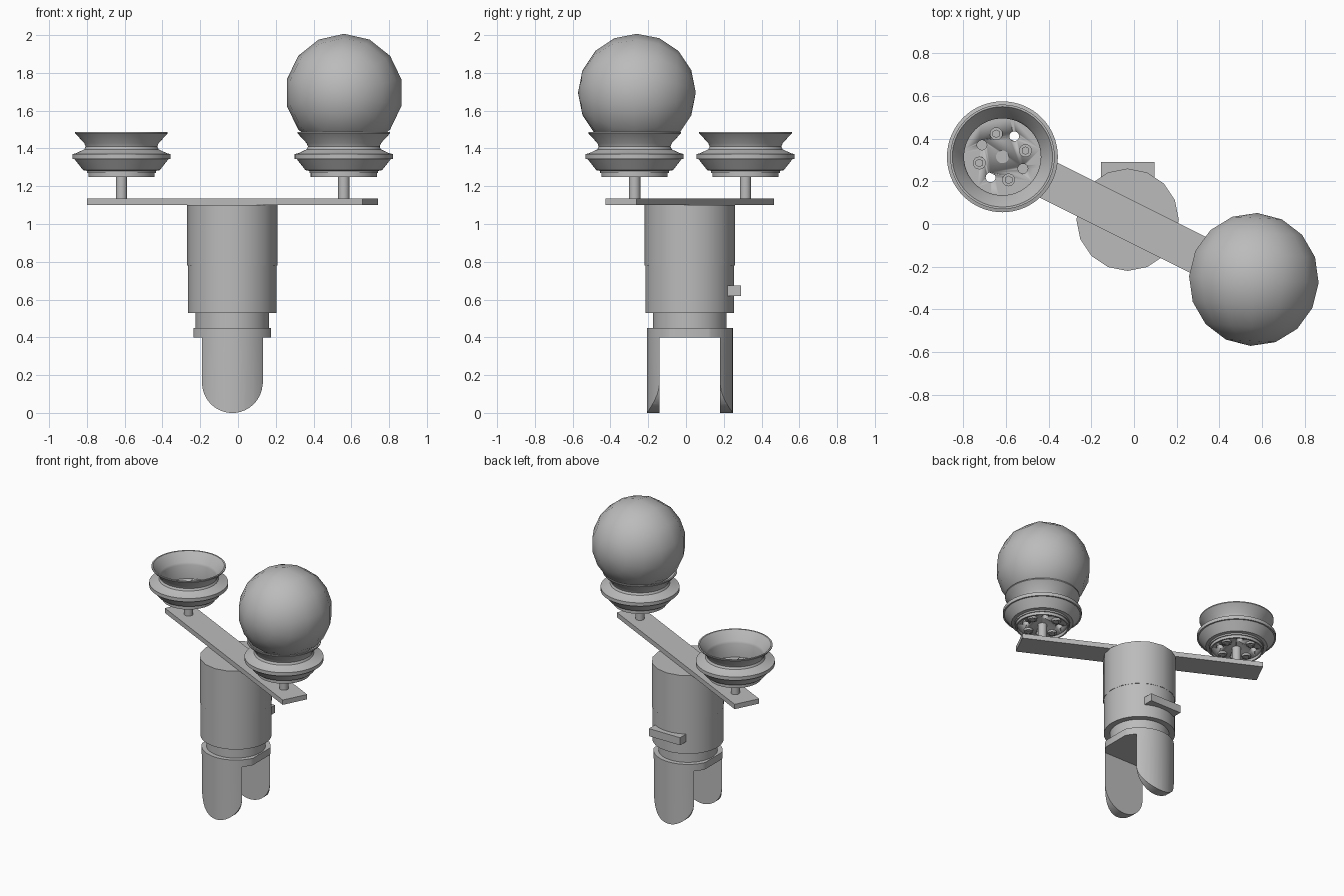
import bpy, bmesh, math
from mathutils import Vector, Matrix

default = bpy.data.objects.get("Cube")
if default:
    bpy.data.objects.remove(default, do_unlink=True)

grey = bpy.data.materials.new("plain grey")
grey.use_nodes = True
GREY = (0.5, 0.5, 0.5, 1)
grey.diffuse_color = GREY
grey.node_tree.nodes["Principled BSDF"].inputs["Base Color"].default_value = GREY

AXIS = Vector((-0.03, 0.02, 0))
ARM_ANGLE = -math.atan(0.5)


def finish(bm, name, location=(0, 0, 0), angle=0.0, smooth=True):
    bmesh.ops.recalc_face_normals(bm, faces=bm.faces[:])
    mesh = bpy.data.meshes.new(name)
    bm.to_mesh(mesh)
    bm.free()
    mesh.materials.append(grey)
    ob = bpy.data.objects.new(name, mesh)
    ob.location = location
    ob.rotation_euler.z = angle
    bpy.context.collection.objects.link(ob)
    if smooth:
        bpy.ops.object.select_all(action='DESELECT')
        ob.select_set(True)
        bpy.context.view_layer.objects.active = ob
        bpy.ops.object.shade_smooth_by_angle(angle=math.radians(30))
    return ob


def add_cylinder(bm, r, z0, z1, sides=48, at=(0, 0)):
    m = Matrix.Translation((at[0], at[1], (z0 + z1) / 2))
    bmesh.ops.create_cone(bm, cap_ends=True, segments=sides, radius1=r,
                          radius2=r, depth=z1 - z0, matrix=m)


def cylinder(name, r, z0, z1, sides=48, location=AXIS):
    bm = bmesh.new()
    add_cylinder(bm, r, z0, z1, sides)
    return finish(bm, name, location)


def box(name, size, location, angle=0.0):
    bm = bmesh.new()
    bmesh.ops.create_cube(bm, size=1, matrix=Matrix.Diagonal((*size, 1)))
    return finish(bm, name, location, angle, smooth=False)


def slice_off(bm, point, normal):
    """Remove everything beyond the plane and cap the cut."""
    geom = bm.verts[:] + bm.edges[:] + bm.faces[:]
    cut = bmesh.ops.bisect_plane(bm, geom=geom, plane_co=point, plane_no=normal,
                                 clear_outer=True)
    edges = [e for e in cut["geom_cut"] if isinstance(e, bmesh.types.BMEdge)]
    if edges:
        bmesh.ops.contextual_create(bm, geom=edges)


def lathe(name, profile, location, steps=64):
    """Spin a closed outline around the vertical axis."""
    bm = bmesh.new()
    vs = [bm.verts.new((r, 0, z)) for r, z in profile]
    es = [bm.edges.new((vs[i - 1], vs[i])) for i in range(len(vs))]
    bmesh.ops.spin(bm, geom=vs + es, cent=(0, 0, 0), axis=(0, 0, 1),
                   angle=math.tau, steps=steps)
    bmesh.ops.remove_doubles(bm, verts=bm.verts[:], dist=1e-4)
    return finish(bm, name, location)


# Central column
cylinder("upper_body", 0.24, 0.78, 1.10, 16)
cylinder("lower_body", 0.235, 0.53, 0.78)
cylinder("neck", 0.195, 0.45, 0.53)
box("back_bar", (0.25, 0.09, 0.055), (-0.03, 0.245, 0.647))

# Collar with flattened sides
bm = bmesh.new()
add_cylinder(bm, 0.2275, 0.40, 0.45)
for side in (-1, 1):
    slice_off(bm, (0.205 * side, 0, 0), (side, 0, 0))
finish(bm, "collar", AXIS)

# Two round-ended fork prongs
for side, name in ((-1, "front_prong"), (1, "back_prong")):
    bm = bmesh.new()
    add_cylinder(bm, 0.2275, 0, 0.40)
    slice_off(bm, (0, 0.16 * side, 0), (0, -side, 0))
    for i in range(1, 18):
        a = math.pi * i / 18
        n = Vector((math.cos(a), 0, -math.sin(a)))
        slice_off(bm, Vector((0, 0, 0.16)) + n * 0.16, n)
    finish(bm, name, AXIS)

# Cross arm
box("cross_arm", (1.63, 0.183, 0.035), (-0.03, 0.02, 1.1175), ARM_ANGLE)

# Wheel outline: outside from the bottom up, then back down the dish
RIM = [(0.165, 1.25), (0.175, 1.25), (0.175, 1.28), (0.203, 1.285),
       (0.25, 1.345), (0.26, 1.345), (0.26, 1.37), (0.24, 1.375),
       (0.197, 1.395), (0.19, 1.41), (0.197, 1.428), (0.245, 1.48),
       (0.245, 1.487), (0.235, 1.487), (0.187, 1.425), (0.18, 1.41),
       (0.18, 1.30), (0.165, 1.29)]


def ring_points(radius, degrees):
    for k in range(4):
        a = math.radians(degrees + 90 * k)
        yield radius * math.cos(a), radius * math.sin(a)


def wheel(side, x, y):
    at = (x, y, 0)
    cylinder(side + "_stem", 0.03, 1.13, 1.315, 24, at)
    lathe(side + "_rim", RIM, at)

    # Hub plate pierced by four holes
    plate = cylinder(side + "_hub_plate", 0.182, 1.27, 1.31, 64, at)
    bm = bmesh.new()
    for p in ring_points(0.111, 60):
        add_cylinder(bm, 0.023, 1.2, 1.4, 20, p)
    cutter = finish(bm, side + "_hole_cutter", at)
    cutter.hide_render = True
    mod = plate.modifiers.new("holes", 'BOOLEAN')
    mod.operation = 'DIFFERENCE'
    mod.solver = 'EXACT'
    mod.object = cutter
    bpy.context.view_layer.update()
    graph = bpy.context.evaluated_depsgraph_get()
    cut_mesh = bpy.data.meshes.new_from_object(plate.evaluated_get(graph))
    plate.modifiers.clear()
    plate.data = cut_mesh
    bpy.data.objects.remove(cutter, do_unlink=True)

    # Bolts between the holes
    bm = bmesh.new()
    for p in ring_points(0.112, 15):
        add_cylinder(bm, 0.03, 1.255, 1.322, 20, p)
        add_cylinder(bm, 0.02, 1.25, 1.335, 6, p)
    finish(bm, side + "_bolts", at)


wheel("right", -0.617, 0.315)
wheel("left", 0.56, -0.272)

# Faceted ball resting in the left wheel, poles facing front and back
bm = bmesh.new()
bmesh.ops.create_uvsphere(bm, u_segments=14, v_segments=8, radius=0.312,
                          matrix=Matrix.Rotation(math.pi / 2, 4, 'X'))
finish(bm, "ball", (0.562, -0.26, 1.695), math.radians(-3))
